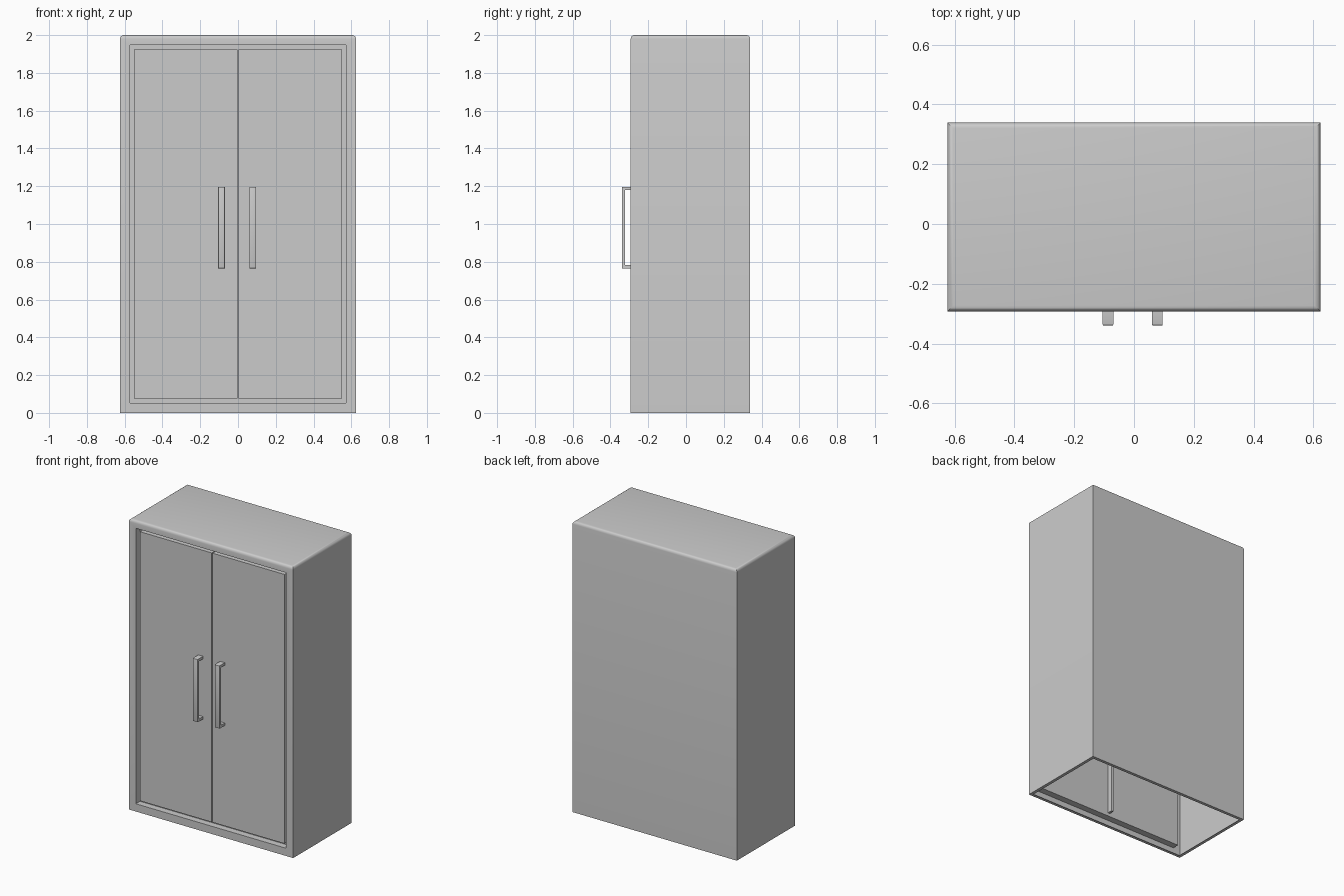
import bpy, bmesh, math
from mathutils import Vector

cube = bpy.data.objects.get("Cube")
if cube:
    bpy.data.objects.remove(cube, do_unlink=True)

# Single flat colour
GREY = (0.6, 0.6, 0.6, 1)
grey = bpy.data.materials.new("plain_grey")
grey.use_nodes = True
grey.diffuse_color = GREY
grey.node_tree.nodes["Principled BSDF"].inputs["Base Color"].default_value = GREY

FRONT, BACK, HALF_W, TOP = -0.293, 0.34, 0.625, 2.0
FRAME = 0.075      # width of the frame around the doors
RECESS = 0.012     # how far the doors sit behind the frame
CAVITY = 0.045     # depth of the door opening


def add_box(bm, lo, hi):
    """Add an axis-aligned box between two corners."""
    verts = bmesh.ops.create_cube(bm, size=1)["verts"]
    lo, hi = Vector(lo), Vector(hi)
    for v in verts:
        v.co = Vector(l + (c + 0.5) * (h - l) for l, c, h in zip(lo, v.co, hi))
    return verts


def finish(bm, name, smooth=False):
    mesh = bpy.data.meshes.new(name)
    bm.to_mesh(mesh)
    bm.free()
    mesh.materials.append(grey)
    obj = bpy.data.objects.new(name, mesh)
    bpy.context.collection.objects.link(obj)
    if smooth:
        bpy.ops.object.select_all(action="DESELECT")
        obj.select_set(True)
        bpy.context.view_layer.objects.active = obj
        bpy.ops.object.shade_smooth_by_angle(angle=math.radians(40))
    return obj


def facing(bm, direction):
    bm.normal_update()
    return [f for f in bm.faces if f.normal.dot(Vector(direction)) > 0.99]


# Cabinet: hollow shell, door opening pushed into the front, open underside
bm = bmesh.new()
add_box(bm, (-HALF_W, FRONT, 0), (HALF_W, BACK, TOP))
front = facing(bm, (0, -1, 0))[0]
bmesh.ops.inset_individual(bm, faces=[front], thickness=FRAME)
opening = bmesh.ops.extrude_discrete_faces(bm, faces=[front])["faces"][0]
for v in opening.verts:
    v.co.y += CAVITY
bottom = [f for f in facing(bm, (0, 0, -1)) if f.calc_center_median().z < 0.01]
bmesh.ops.inset_individual(bm, faces=bottom, thickness=0.03)
bmesh.ops.delete(bm, geom=bottom, context="FACES")
top_edges = [e for e in bm.edges if all(v.co.z > TOP - 0.01 for v in e.verts)]
bmesh.ops.bevel(bm, geom=top_edges, offset=0.02, segments=4, profile=0.5,
                affect="EDGES", clamp_overlap=True)
finish(bm, "cabinet_shell", smooth=True)

# Post behind the meeting edges of the doors
bm = bmesh.new()
add_box(bm, (-0.008, FRONT + CAVITY, FRAME), (0.008, FRONT + CAVITY + 0.035, TOP - FRAME))
finish(bm, "centre_post")

for side, name, handle_x in ((-1, "right", -0.087), (1, "left", 0.078)):
    # Flat door with a narrow gap at the middle
    bm = bmesh.new()
    xs = sorted((side * 0.003, side * (HALF_W - FRAME)))
    add_box(bm, (xs[0], FRONT + RECESS, FRAME),
            (xs[1], FRONT + CAVITY - 0.002, TOP - FRAME))
    finish(bm, name + "_door")

    # Bracket handle: U profile in the side plane, widened along x
    bm = bmesh.new()
    out, inner, wall = -0.34, -0.324, FRONT + RECESS
    low, high, leg = 0.765, 1.197, 0.018
    profile = [(wall, low), (out, low), (out, high), (wall, high),
               (wall, high - leg), (inner, high - leg), (inner, low + leg), (wall, low + leg)]
    face = bm.faces.new([bm.verts.new((handle_x - 0.018, y, z)) for y, z in profile])
    swept = bmesh.ops.extrude_face_region(bm, geom=[face])["geom"]
    for v in swept:
        if isinstance(v, bmesh.types.BMVert):
            v.co.x += 0.036
    bmesh.ops.recalc_face_normals(bm, faces=bm.faces)
    rim = [e for e in bm.edges if all(v.co.y < out + 0.001 for v in e.verts)]
    bmesh.ops.bevel(bm, geom=rim, offset=0.004, segments=2, profile=0.5, affect="EDGES")
    finish(bm, name + "_handle", smooth=True)
